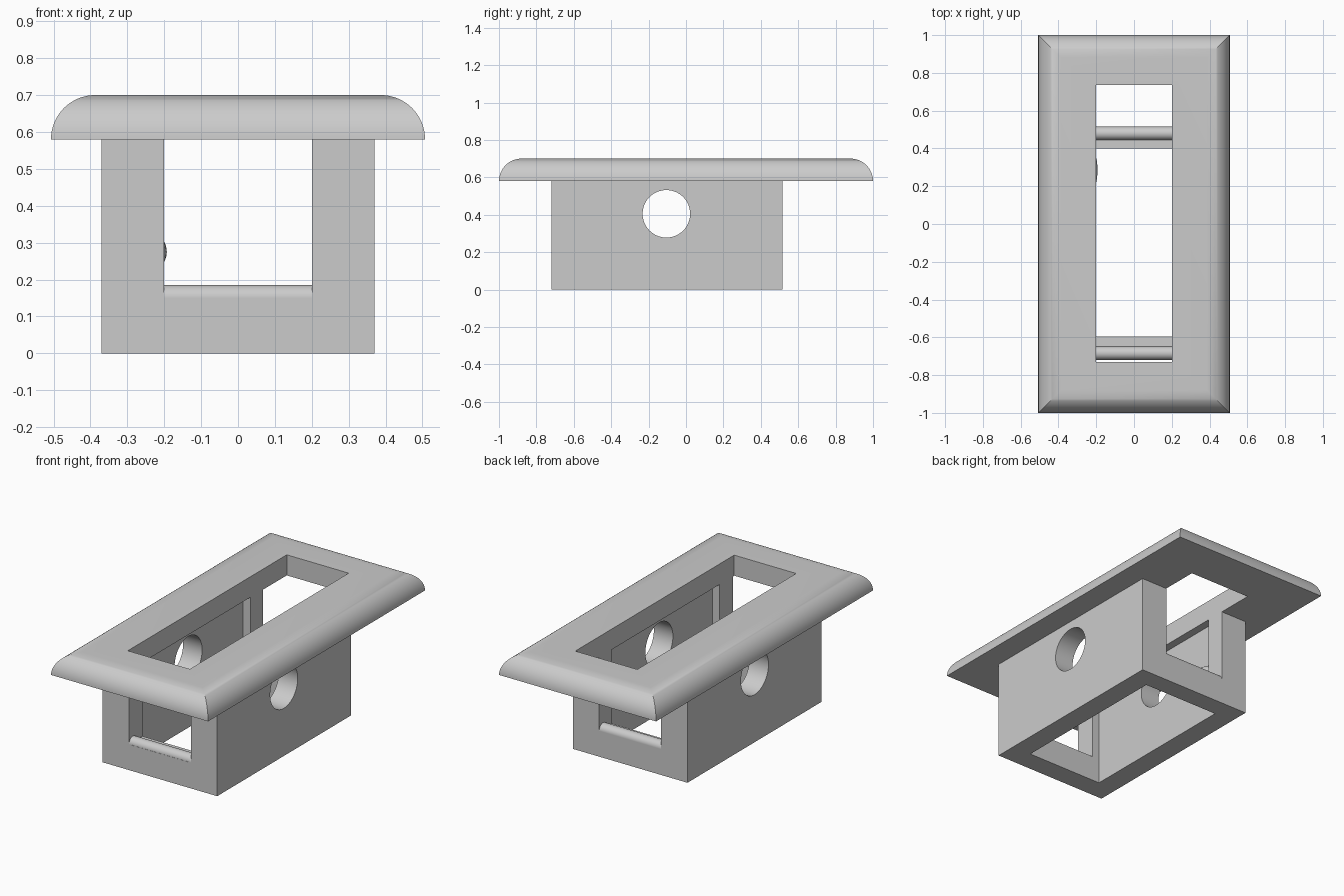
import bpy, bmesh, math

cube = bpy.data.objects.get("Cube")
if cube:
    bpy.data.objects.remove(cube, do_unlink=True)

gray = bpy.data.materials.new("plain gray")
gray.use_nodes = True
gray.diffuse_color = (0.6, 0.6, 0.6, 1)
gray.node_tree.nodes["Principled BSDF"].inputs["Base Color"].default_value = (0.6, 0.6, 0.6, 1)


def activate(obj):
    bpy.ops.object.select_all(action='DESELECT')
    obj.select_set(True)
    bpy.context.view_layer.objects.active = obj


def finish(obj, name):
    obj.name = name
    obj.data.materials.clear()
    obj.data.materials.append(gray)
    activate(obj)
    bpy.ops.object.shade_smooth_by_angle(angle=math.radians(30))
    return obj


def frame(name, rings):
    """Closed rectangular frame through rings of (half width, y min, y max, z)."""
    bm = bmesh.new()
    loops = [[bm.verts.new(p) for p in ((-w, a, z), (w, a, z), (w, b, z), (-w, b, z))]
             for w, a, b, z in rings]
    for i, lower in enumerate(loops):
        upper = loops[(i + 1) % len(loops)]
        for j in range(4):
            k = (j + 1) % 4
            bm.faces.new((lower[j], lower[k], upper[k], upper[j]))
    bmesh.ops.recalc_face_normals(bm, faces=bm.faces)
    mesh = bpy.data.meshes.new(name)
    bm.to_mesh(mesh)
    bm.free()
    obj = bpy.data.objects.new(name, mesh)
    bpy.context.collection.objects.link(obj)
    return obj


def cylinder_x(radius, length, y, z):
    bpy.ops.mesh.primitive_cylinder_add(vertices=64, radius=radius, depth=length,
                                        location=(0, y, z), rotation=(0, math.pi / 2, 0))
    return bpy.context.object


def cut(obj, cutter):
    cutter.hide_render = True
    mod = obj.modifiers.new("cut", 'BOOLEAN')
    mod.operation = 'DIFFERENCE'
    mod.solver = 'EXACT'
    mod.object = cutter
    activate(obj)
    bpy.ops.object.modifier_apply(modifier=mod.name)
    bpy.data.objects.remove(cutter, do_unlink=True)


# Top plate with quarter-round outer edges and a long opening
base, top, steps = 0.58, 0.70, 16
rings = [(0.2, -0.73, 0.735, base)]
for i in range(steps + 1):
    t = math.pi / 2 * i / steps
    inset = 0.12 * (1 - math.cos(t))
    rings.append((0.507 - inset, inset - 1, 1 - inset, base + (top - base) * math.sin(t)))
rings.append((0.2, -0.73, 0.735, top))
finish(frame("top_plate", rings), "top_plate")

# Open box below, with end windows and a round hole through both sides
body = frame("body", [(0.37, -0.72, 0.515, 0), (0.37, -0.72, 0.515, base),
                      (0.247, -0.595, 0.4, base), (0.247, -0.595, 0.4, 0)])
sill = 0.15
bpy.ops.mesh.primitive_cube_add(size=1, location=(0, 0, sill + 0.5))
window = bpy.context.object
window.scale = (0.4, 2, 1)
cut(body, window)
cut(body, cylinder_x(0.127, 2, -0.105, 0.405))
finish(body, "body")

# Rounded beads along the window sills
for name, y in (("front_sill_bead", -0.684), ("back_sill_bead", 0.48)):
    finish(cylinder_x(0.035, 0.4, y, sill), name)

# Small catch on the inside of one side wall
bpy.ops.mesh.primitive_uv_sphere_add(segments=32, ring_count=16, location=(-0.247, 0.285, 0.275))
catch = bpy.context.object
catch.scale = (0.054, 0.13, 0.055)
finish(catch, "inner_catch")
